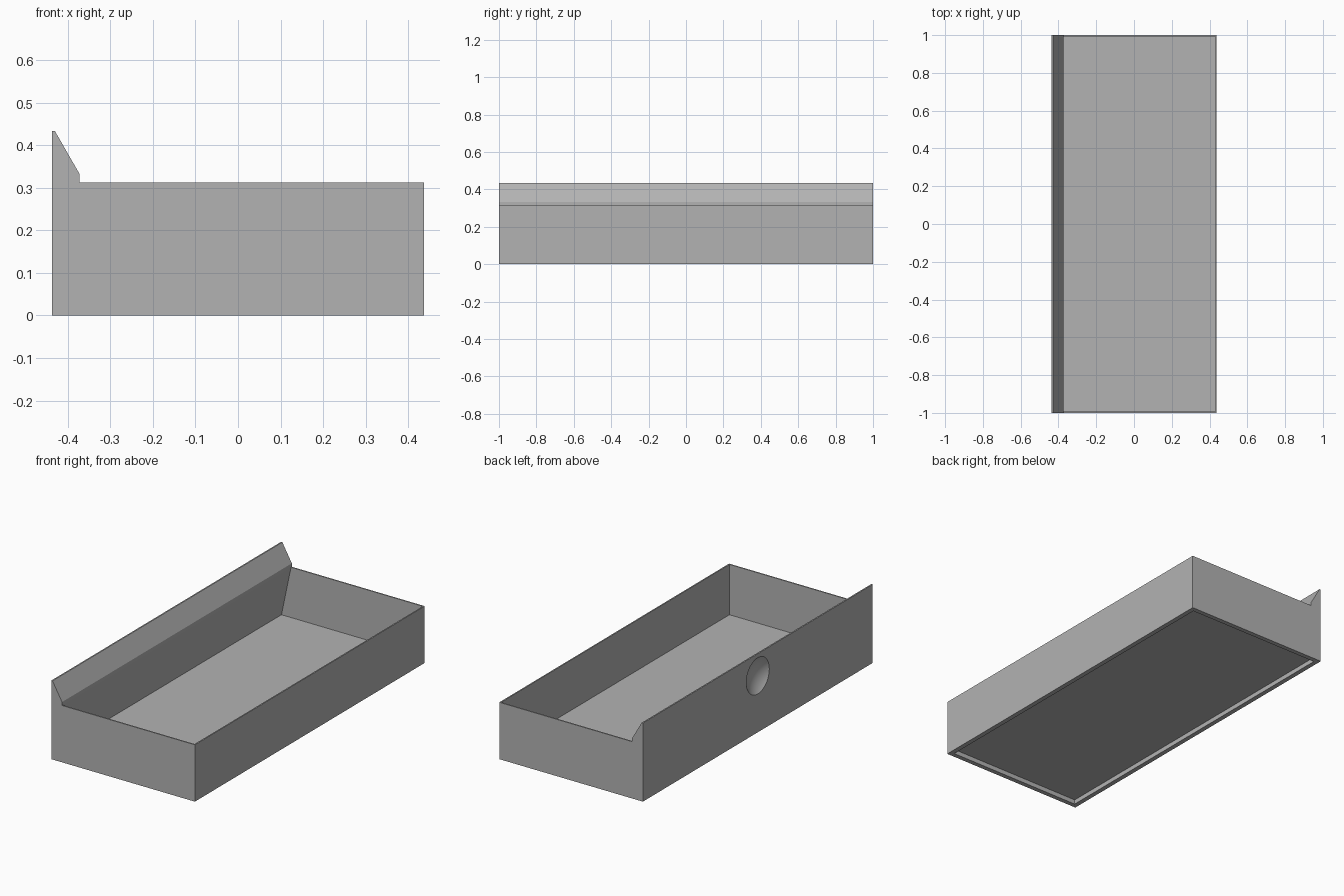
import bpy, bmesh, math
from mathutils import Matrix

cube = bpy.data.objects.get("Cube")
if cube:
    bpy.data.objects.remove(cube, do_unlink=True)

grey = bpy.data.materials.new("plain grey")
grey.use_nodes = True
colour = (0.45, 0.45, 0.45, 1)
grey.diffuse_color = colour
grey.node_tree.nodes["Principled BSDF"].inputs["Base Color"].default_value = colour

HALF_X, HALF_Y = 0.4375, 1.0
WALL, RIM = 0.007, 0.026
TRAY_TOP, RIDGE_TOP, FLOOR, RECESS = 0.313, 0.433, 0.036, 0.025


def make_object(name, bm):
    bmesh.ops.recalc_face_normals(bm, faces=bm.faces)
    mesh = bpy.data.meshes.new(name)
    bm.to_mesh(mesh)
    bm.free()
    mesh.materials.append(grey)
    obj = bpy.data.objects.new(name, mesh)
    bpy.context.collection.objects.link(obj)
    return obj


def prism(name, profile, half_length):
    """Extrude an x-z profile symmetrically along y."""
    bm = bmesh.new()
    face = bm.faces.new([bm.verts.new((x, -half_length, z)) for x, z in profile])
    result = bmesh.ops.extrude_face_region(bm, geom=[face])
    new_verts = [v for v in result["geom"] if isinstance(v, bmesh.types.BMVert)]
    bmesh.ops.translate(bm, verts=new_verts, vec=(0, 2 * half_length, 0))
    return make_object(name, bm)


# Solid block with the raised, sloping ridge along one long side
tray = prism("tray", [(-HALF_X, 0), (HALF_X, 0), (HALF_X, TRAY_TOP),
                      (-0.372, TRAY_TOP), (-0.372, 0.332),
                      (-0.43, RIDGE_TOP), (-HALF_X, RIDGE_TOP)], HALF_Y)

# Main cavity, with the ridge wall undercut
inner = HALF_X - WALL
slope = (inner - 0.372) / (TRAY_TOP - FLOOR)
above = 0.5
cavity = prism("cavity_cutter", [(-inner, FLOOR), (inner, FLOOR), (inner, above),
                                 (-inner + slope * (above - FLOOR), above)],
               HALF_Y - WALL)

# Shallow recess under the floor, leaving a foot rim
foot = HALF_X - RIM
recess = prism("recess_cutter", [(-foot, -0.1), (foot, -0.1),
                                 (foot, RECESS), (-foot, RECESS)], HALF_Y - RIM)

# Round finger dish in the outside of the ridge wall
dish_radius, depth = 0.1, 0.035
radius = (dish_radius ** 2 + depth ** 2) / (2 * depth)
bm = bmesh.new()
bmesh.ops.create_uvsphere(bm, u_segments=64, v_segments=64, radius=radius,
                          matrix=Matrix.Translation((-HALF_X - radius + depth, 0, 0.311))
                          @ Matrix.Rotation(math.pi / 2, 4, "Y"))
dish = make_object("dish_cutter", bm)

# Cut the shapes out and discard the cutters
bpy.ops.object.select_all(action="DESELECT")
bpy.context.view_layer.objects.active = tray
tray.select_set(True)
for cutter in (cavity, recess, dish):
    cutter.hide_render = True
    mod = tray.modifiers.new(cutter.name, "BOOLEAN")
    mod.operation = "DIFFERENCE"
    mod.solver = "EXACT"
    mod.object = cutter
    bpy.ops.object.modifier_apply(modifier=mod.name)
    bpy.data.objects.remove(cutter, do_unlink=True)

bpy.ops.object.shade_smooth_by_angle(angle=math.radians(20))
